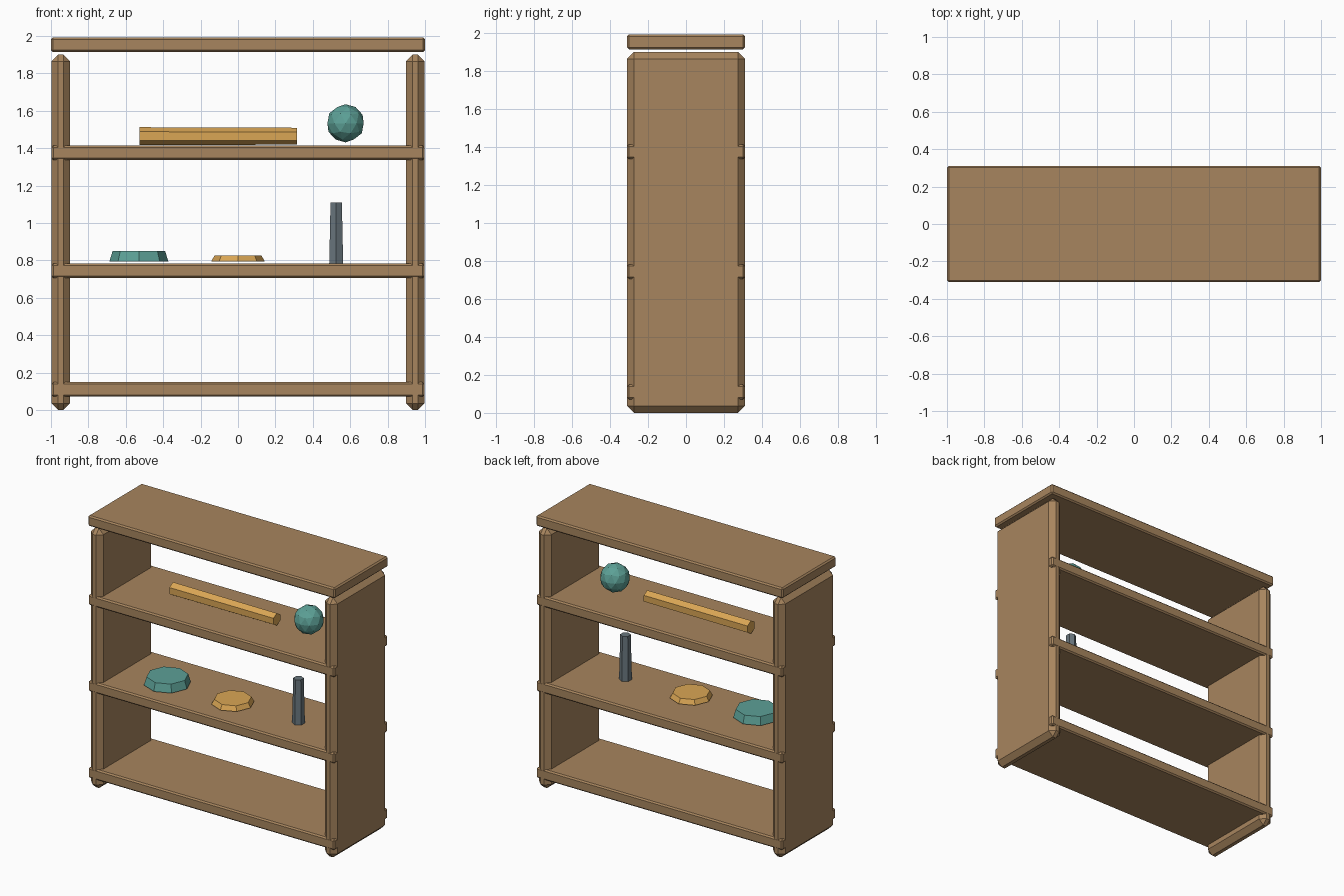
import bpy, math

cube = bpy.data.objects.get("Cube")
if cube:
    bpy.data.objects.remove(cube, do_unlink=True)


def material(name, rgb):
    mat = bpy.data.materials.new(name)
    mat.use_nodes = True
    mat.diffuse_color = (*rgb, 1)
    mat.node_tree.nodes["Principled BSDF"].inputs["Base Color"].default_value = (*rgb, 1)
    return mat


wood = material("wood", (0.39, 0.235, 0.112))
teal = material("teal", (0.107, 0.352, 0.305))
gold = material("gold", (0.70, 0.38, 0.089))
slate = material("slate", (0.14, 0.18, 0.205))


def finish(name, mat):
    obj = bpy.context.object
    obj.name = name
    obj.data.materials.append(mat)
    return obj


def board(name, size, center, chamfer):
    """Wooden box with single-segment chamfered edges."""
    bpy.ops.mesh.primitive_cube_add(size=1, location=center)
    obj = finish(name, wood)
    obj.scale = size
    bpy.ops.object.transform_apply(location=False, rotation=False, scale=True)
    bevel = obj.modifiers.new("chamfer", "BEVEL")
    bevel.width = chamfer
    bevel.segments = 1
    return obj


def frustum(name, sides, r_bottom, r_top, height, center, mat, rotation=(0, 0, 0)):
    bpy.ops.mesh.primitive_cone_add(vertices=sides, radius1=r_bottom, radius2=r_top,
                                    depth=height, location=center, rotation=rotation)
    return finish(name, mat)


# Upright side panels
for side, x in (("right", -0.948), ("left", 0.948)):
    board(side + "_panel", (0.1, 0.62, 1.9), (x, 0, 0.95), 0.036)

# Shelves run through the panels; the top board floats just above them
for name, z in (("lower_shelf", 0.11), ("middle_shelf", 0.744), ("upper_shelf", 1.375)):
    board(name, (1.995, 0.621, 0.077), (0, 0, z), 0.01)
board("top_board", (2, 0.622, 0.077), (0, 0, 1.953), 0.01)

# Items on the middle shelf
frustum("teal_dish", 8, 0.158, 0.14, 0.058, (-0.53, -0.06, 0.822), teal)
frustum("gold_dish", 8, 0.144, 0.125, 0.034, (0, -0.06, 0.81), gold)
frustum("bottle", 6, 0.043, 0.035, 0.33, (0.525, -0.05, 0.945), slate)

# Items on the upper shelf
bar = frustum("gold_bar", 6, 0.048, 0.045, 0.842, (-0.106, 0, 1.464), gold,
              (0, math.pi / 2, 0))
for vertex in bar.data.vertices:  # turn the hexagon so a ridge points up
    vertex.co.x, vertex.co.y = vertex.co.y, -vertex.co.x
bpy.ops.mesh.primitive_ico_sphere_add(subdivisions=2, radius=0.102, location=(0.575, 0, 1.533))
finish("ball", teal)
